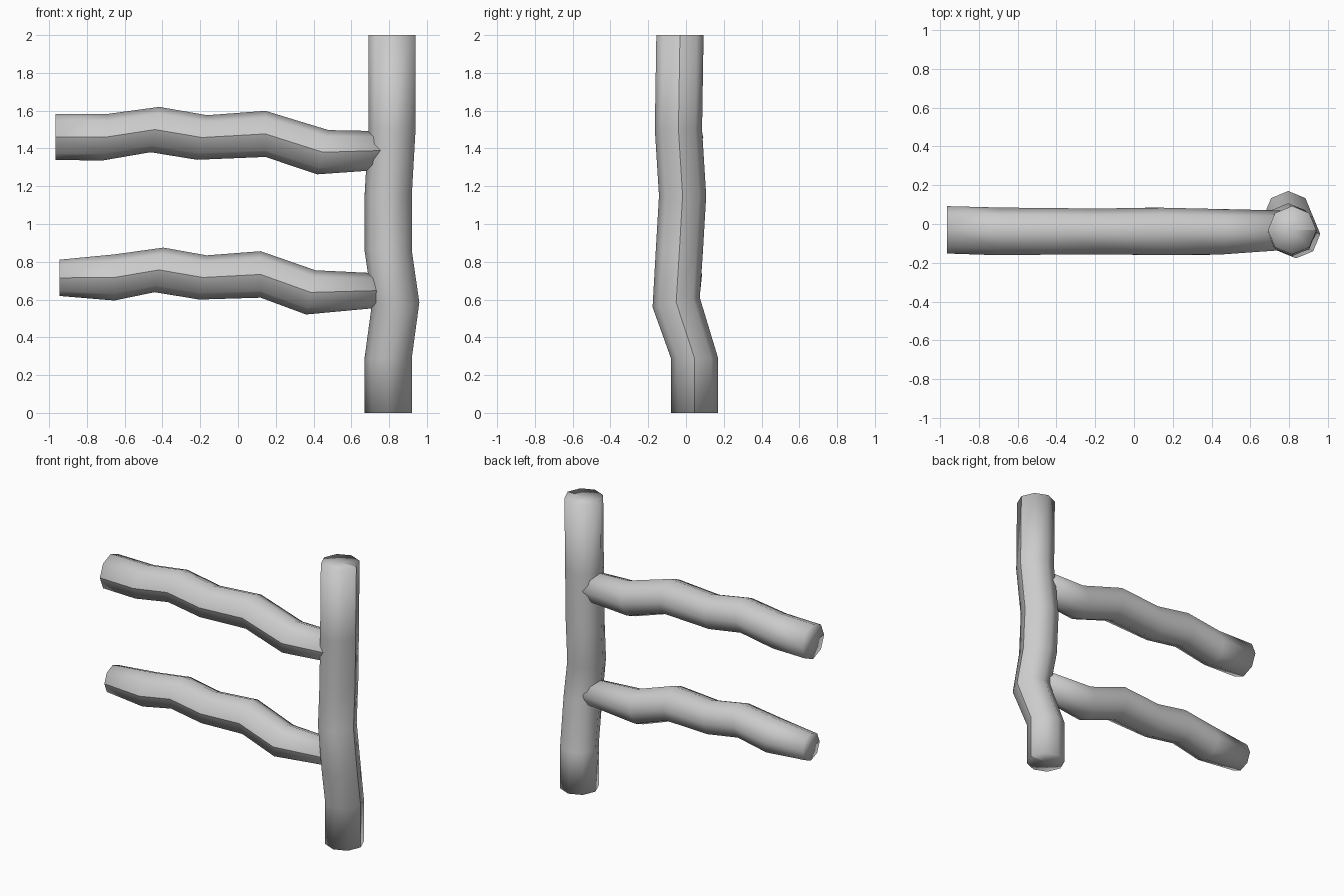
import bpy
from math import cos, sin, pi
from mathutils import Vector

if "Cube" in bpy.data.objects:
    bpy.data.objects.remove(bpy.data.objects["Cube"])

SIDES = 8


def log(name, rings):
    """Octagonal log through rings of (centre, u, v), split along one lengthwise seam."""
    n = SIDES + 1
    verts, faces = [], []
    for c, u, v in rings:
        for k in range(n):
            a = 2 * pi * k / SIDES
            verts.append(Vector(c) + Vector(u) * cos(a) + Vector(v) * sin(a))
    for i in range(len(rings) - 1):
        for k in range(SIDES):
            a = i * n + k
            faces.append((a, a + 1, a + n + 1, a + n))
    # flat fan caps
    last = (len(rings) - 1) * n
    b = len(verts)
    verts += [Vector(rings[0][0]), Vector(rings[-1][0])]
    for k in range(SIDES):
        faces.append((b, k + 1, k))
        faces.append((b + 1, last + k, last + k + 1))
    mesh = bpy.data.meshes.new(name)
    mesh.from_pydata(verts, [], faces)
    mesh.shade_smooth()
    obj = bpy.data.objects.new(name, mesh)
    bpy.context.collection.objects.link(obj)
    return obj


def rail(name, rows):
    # rows: x, y, z, radius, forward lean of the ring's top
    log(name, [((x, y, z), (0, -r, 0), (-lean, 0, -r)) for x, y, z, r, lean in rows])


# Upright post: x, y, z, lean of the ring's back
R = 0.125
post = [(0.795, 0.045, 0, 0), (0.795, 0.045, 0.29, 0), (0.835, -0.052, 0.585, 0.025),
        (0.795, -0.035, 0.86, 0), (0.795, -0.018, 1.15, 0),
        (0.815, -0.04, 1.5, 0), (0.815, -0.032, 2.0, 0)]
log("post", [((x, y, z), (R, 0, 0), (0, R, lean)) for x, y, z, lean in post])

# Two crooked rails
rail("upper_rail", [
    (-0.965, -0.03, 1.46, 0.122, 0), (-0.70, -0.038, 1.46, 0.123, 0.012),
    (-0.44, -0.038, 1.50, 0.12, 0.023), (-0.19, -0.038, 1.458, 0.118, 0.027),
    (0.145, -0.038, 1.477, 0.122, 0), (0.45, -0.04, 1.38, 0.117, 0.03),
    (0.79, -0.032, 1.39, 0.101, 0)])
rail("lower_rail", [
    (-0.945, -0.035, 0.715, 0.096, 0), (-0.655, -0.038, 0.717, 0.122, 0),
    (-0.418, -0.038, 0.757, 0.118, 0.023), (-0.185, -0.038, 0.717, 0.117, 0.02),
    (0.12, -0.038, 0.733, 0.123, 0), (0.385, -0.042, 0.638, 0.117, 0.025),
    (0.76, -0.035, 0.648, 0.09, 0)])
